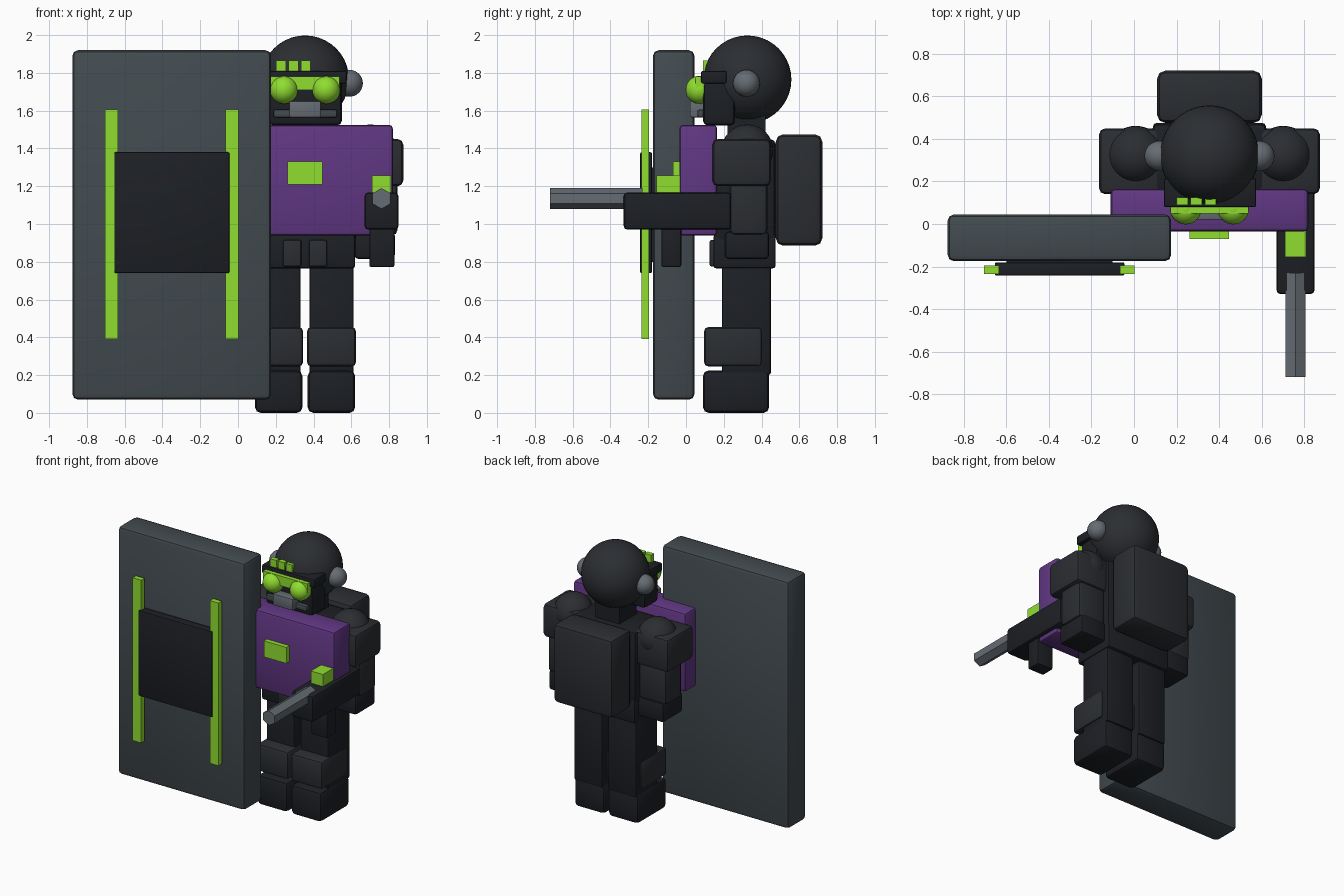
import bpy, math

if "Cube" in bpy.data.objects:
    bpy.data.objects.remove(bpy.data.objects["Cube"])

CX = 0.355  # centre line of the figure, the shield sits beside it


def material(name, r, g, b):
    m = bpy.data.materials.new(name)
    m.diffuse_color = (r, g, b, 1)
    m.use_nodes = True
    m.node_tree.nodes["Principled BSDF"].inputs["Base Color"].default_value = m.diffuse_color
    return m


BLACK = material("black", 0.012, 0.014, 0.018)
CHARCOAL = material("charcoal", 0.024, 0.027, 0.032)
STEEL = material("steel", 0.055, 0.07, 0.08)
METAL = material("metal", 0.13, 0.15, 0.17)
PURPLE = material("purple", 0.12, 0.038, 0.23)
GREEN = material("green", 0.28, 0.73, 0.03)


def finish(o, name, mat):
    o.name = name
    o.data.materials.append(mat)
    bpy.ops.object.shade_smooth_by_angle(angle=math.radians(35))
    return o


def box(name, x, y, z, mat, bevel=0.0):
    """Box from (min, max) ranges, with rounded edges if wanted."""
    bpy.ops.mesh.primitive_cube_add(size=1, location=[(a + b) / 2 for a, b in (x, y, z)])
    o = bpy.context.object
    o.scale = [b - a for a, b in (x, y, z)]
    bpy.ops.object.transform_apply(location=False, rotation=False, scale=True)
    if bevel:
        m = o.modifiers.new("bevel", "BEVEL")
        m.width = bevel
        m.segments = 2
        bpy.ops.object.modifier_apply(modifier=m.name)
    return finish(o, name, mat)


def ball(name, loc, r, mat, seg=32):
    bpy.ops.mesh.primitive_uv_sphere_add(segments=seg, ring_count=seg // 2, radius=r, location=loc)
    return finish(bpy.context.object, name, mat)


def span(side, a, b):
    """x range at distance a..b from the centre line, on one side."""
    return tuple(sorted((CX + side * a, CX + side * b)))


# Shield with panel and two light strips
box("shield", (-0.877, 0.175), (-0.175, 0.045), (0.07, 1.92), STEEL, 0.03)
box("shield_panel", (-0.655, -0.045), (-0.243, -0.18), (0.74, 1.38), BLACK, 0.008)
for x in (-0.67, -0.032):
    box("shield_strip", (x - 0.035, x + 0.035), (-0.235, -0.195), (0.39, 1.605), GREEN)
box("shield_mount", (-0.6, -0.1), (-0.2, -0.16), (0.8, 1.3), BLACK)

# Head, face guard and visor
ball("helmet", (CX, 0.325, 1.765), 0.233, CHARCOAL, 40)
box("brow", span(1, -0.215, 0.22), (0.08, 0.215), (1.745, 1.81), BLACK, 0.008)
box("face_guard", span(1, -0.195, 0.195), (0.09, 0.26), (1.522, 1.76), BLACK, 0.025)
box("visor_band", span(1, -0.183, 0.183), (0.05, 0.1), (1.71, 1.782), GREEN)
box("mouthpiece", span(1, -0.083, 0.083), (0.02, 0.1), (1.565, 1.65), METAL, 0.006)
box("mouth_filter", span(1, -0.168, 0.168), (0.06, 0.1), (1.565, 1.605), STEEL, 0.008)
for i in (-1, 0, 1):
    x = 0.293 + i * 0.066
    box("helmet_lamp", (x - 0.026, x + 0.026), (0.09, 0.125), (1.81, 1.866), GREEN)

# Torso, vest, belt and pack
box("torso", span(1, -0.27, 0.27), (0.15, 0.475), (0.9, 1.45), BLACK, 0.03)
box("neck", span(1, -0.1, 0.1), (0.22, 0.42), (1.4, 1.6), BLACK)
box("vest", (-0.11, 0.82), (-0.035, 0.165), (0.938, 1.525), PURPLE, 0.02)
box("vest_badge", (0.262, 0.448), (-0.07, -0.02), (1.21, 1.33), GREEN)
box("belt", span(1, -0.265, 0.265), (0.145, 0.475), (0.765, 0.945), BLACK, 0.015)
box("backpack", (0.108, 0.602), (0.475, 0.722), (0.885, 1.475), CHARCOAL, 0.04)

# Mirrored parts
for s in (-1, 1):
    ball("eye", (CX + s * 0.112, 0.072, 1.71), 0.074, GREEN)
    ball("ear", (CX + s * 0.235, 0.32, 1.745), 0.071, METAL)
    box("belt_pouch", span(s, 0.02, 0.117), (0.125, 0.2), (0.775, 0.915), CHARCOAL, 0.01)
    # arm
    ball("shoulder", (CX + s * 0.347, 0.325, 1.39), 0.137, CHARCOAL)
    box("shoulder_joint", span(s, 0.2, 0.36), (0.235, 0.41), (1.15, 1.42), CHARCOAL)
    box("shoulder_pad", span(s, 0.225, 0.52), (0.14, 0.45), (1.2, 1.45), CHARCOAL, 0.03)
    box("upper_arm", span(s, 0.26, 0.49), (0.23, 0.432), (0.94, 1.25), CHARCOAL, 0.03)
    box("elbow", span(s, 0.262, 0.475), (0.205, 0.44), (0.815, 0.96), BLACK, 0.02)
    # leg
    box("leg", span(s, 0.023, 0.257), (0.19, 0.45), (0.2, 0.8), BLACK, 0.015)
    box("knee_pad", span(s, 0.01, 0.27), (0.095, 0.405), (0.245, 0.455), CHARCOAL, 0.025)
    box("boot", span(s, 0.014, 0.265), (0.09, 0.44), (0.0, 0.225), BLACK, 0.03)

# Weapon held in the right-hand side arm
box("gun_body", (0.67, 0.85), (-0.33, 0.24), (0.97, 1.167), BLACK, 0.02)
box("gun_magazine", (0.695, 0.828), (-0.13, -0.025), (0.772, 1.0), BLACK, 0.01)
box("gun_sight", (0.71, 0.81), (-0.155, -0.03), (1.16, 1.257), GREEN)
bpy.ops.mesh.primitive_cylinder_add(vertices=6, radius=0.055, depth=0.49,
                                    location=(0.76, -0.475, 1.135),
                                    rotation=(math.radians(90), 0, 0))
finish(bpy.context.object, "gun_barrel", METAL)
